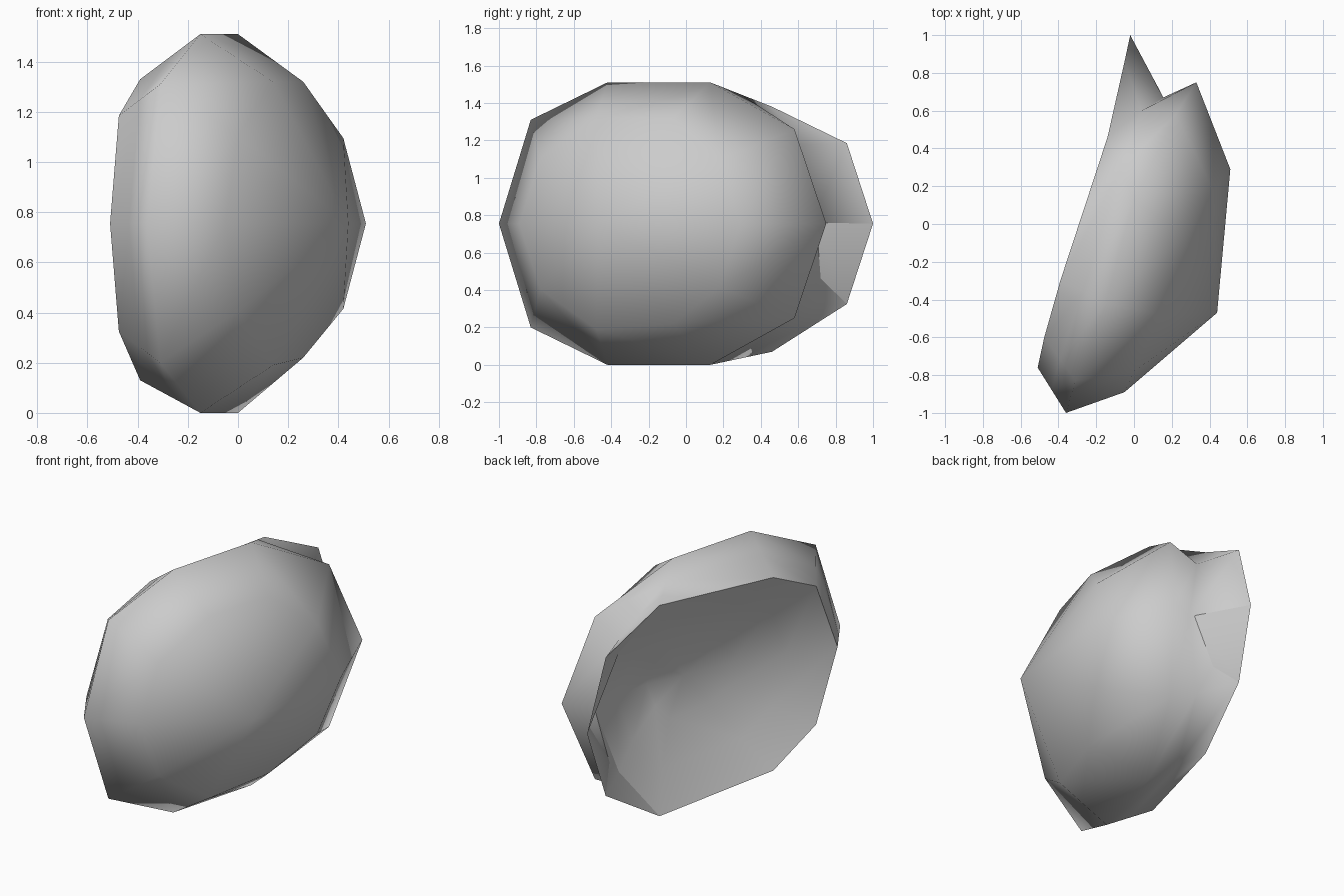
import bpy, bmesh
from mathutils import Vector

if "Cube" in bpy.data.objects:
    bpy.data.objects.remove(bpy.data.objects["Cube"])

MID = 0.755  # height of the mirror plane

# Half rings as (x, y, height above the mirror plane), from the -y end to the +y end
back_rim = [(-.51, -.76, 0), (-.475, -.6, .43), (-.39, -.3, .575),
            (-.14, .46, .625), (-.05, .86, .43), (-.02, 1.0, 0)]
front_rim = [(-.36, -1.0, 0), (-.31, -.83, .555), (-.15, -.42, .755),
             (0, .13, .755), (.22, .58, .505), (.33, .75, 0)]
dome_ring = [(-.05, -.89, 0), (0, -.78, .35), (.14, -.48, .565),
             (.26, -.07, .565), (.42, .18, .34), (.51, .29, 0)]
dome_tip = Vector((.44, -.47, MID))

# The bowl edge follows the back rim, then dips in below the pointed lip
bowl_edge = back_rim[:4] + [(0, .66, .37), (.14, .70, 0)]

# Groove between the rims: flush along the shell, deep behind the pointed lip
groove = [tuple((Vector(a) + Vector(b)) / 2) for a, b in zip(back_rim[:4], front_rim)]
groove += [(.04, .60, .42), (.155, .67, 0)]

# Bowl hollowed into the back
centre = Vector((-.265, .12, 0))
axis = Vector((.93, -.27, 0)).normalized()


def bowl_ring(scale, depth):
    return [tuple(centre + (Vector(p) - centre) * scale + axis * depth) for p in bowl_edge]


bm = bmesh.new()


def full_ring(half, drop):
    """Mirror a half ring into ten vertices; drop lowers single mirrored points."""
    pts = list(half)
    for i in range(4, 0, -1):
        x, y, z = half[i]
        pts.append((x, y, -z - drop.get(i, 0)))
    return [bm.verts.new((x, y, z + MID)) for x, y, z in pts]


rim_drop = {2: .05, 3: .06}
rings = [full_ring(bowl_ring(.35, .22), {}),
         full_ring(bowl_ring(.7, .125), {2: .03, 3: .03}),
         full_ring(bowl_edge, rim_drop),
         full_ring(back_rim, rim_drop),
         full_ring(groove, {2: .025, 3: .03}),
         full_ring(front_rim, {}),
         full_ring(dome_ring, {3: -.03})]
for lower, upper in zip(rings, rings[1:]):
    for i in range(10):
        j = (i + 1) % 10
        bm.faces.new((lower[i], lower[j], upper[j], upper[i]))

# Close the bowl and the dome
bowl_tip = bm.verts.new(centre + axis * .26 + Vector((0, 0, MID)))
tip = bm.verts.new(dome_tip)
for i in range(10):
    j = (i + 1) % 10
    bm.faces.new((rings[0][j], rings[0][i], bowl_tip))
    bm.faces.new((rings[-1][i], rings[-1][j], tip))

# Smooth everywhere except the crisp bowl edge and back rim
for face in bm.faces:
    face.smooth = True
for ring in rings[2:4]:
    for i in range(10):
        bm.edges.get((ring[i], ring[(i + 1) % 10])).smooth = False
bmesh.ops.remove_doubles(bm, verts=bm.verts, dist=.0005)
bmesh.ops.recalc_face_normals(bm, faces=bm.faces)

mesh = bpy.data.meshes.new("shell")
bm.to_mesh(mesh)
bm.free()
shell = bpy.data.objects.new("shell", mesh)
bpy.context.collection.objects.link(shell)

grey = bpy.data.materials.new("grey")
grey.diffuse_color = (.6, .6, .6, 1)
grey.use_nodes = True
grey.node_tree.nodes["Principled BSDF"].inputs["Base Color"].default_value = grey.diffuse_color
mesh.materials.append(grey)
